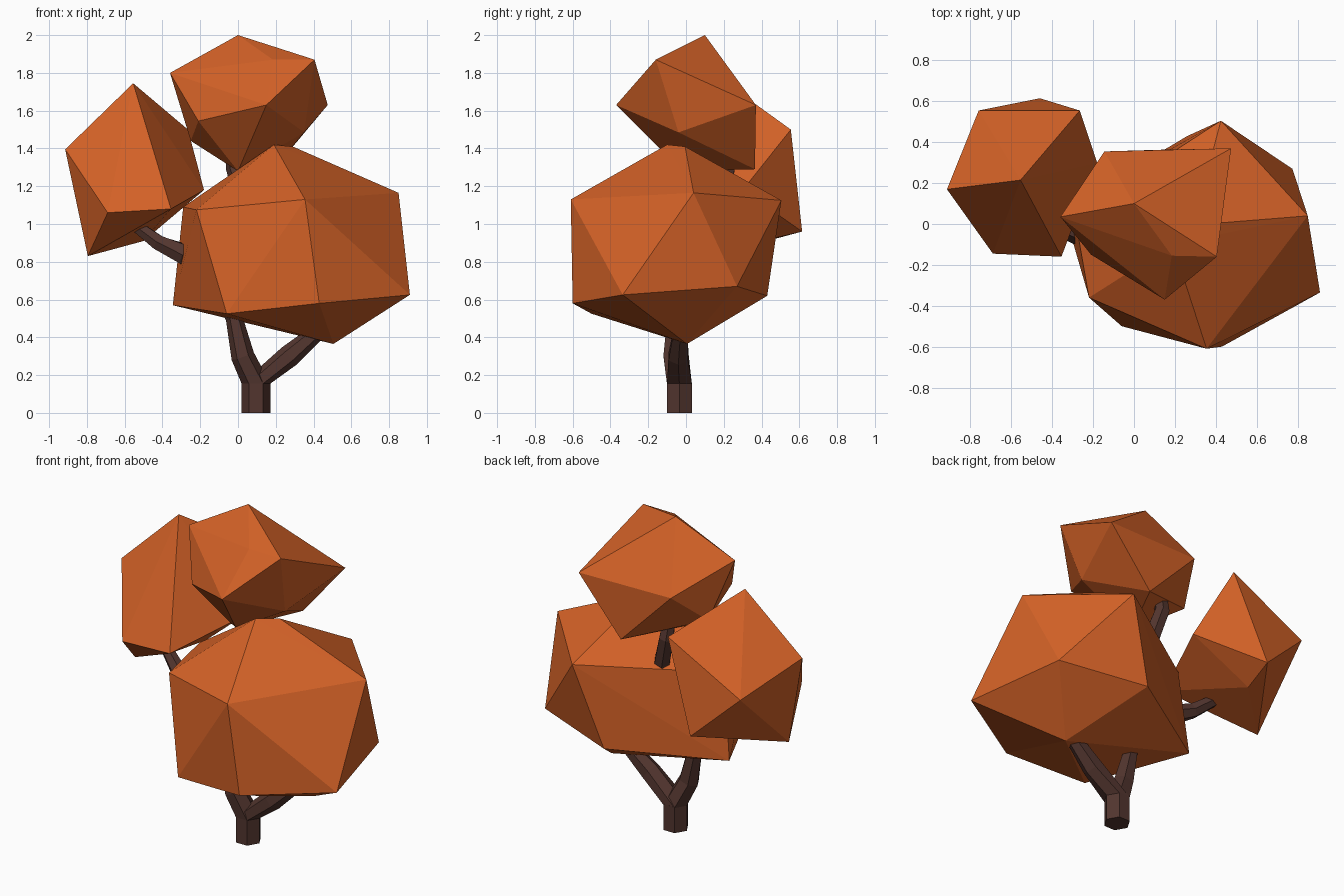
import bpy, bmesh, math
from mathutils import Vector

if "Cube" in bpy.data.objects:
    bpy.data.objects.remove(bpy.data.objects["Cube"])


def material(name, rgb):
    m = bpy.data.materials.new(name)
    m.diffuse_color = (*rgb, 1)
    m.use_nodes = True
    m.node_tree.nodes["Principled BSDF"].inputs["Base Color"].default_value = m.diffuse_color
    return m


LEAF = material("autumn orange", (0.65, 0.12, 0.02))
BARK = material("dark bark", (0.085, 0.036, 0.028))


def finish(name, bm, mat):
    bmesh.ops.recalc_face_normals(bm, faces=bm.faces)
    me = bpy.data.meshes.new(name)
    bm.to_mesh(me)
    bm.free()
    me.materials.append(mat)
    ob = bpy.data.objects.new(name, me)
    bpy.context.collection.objects.link(ob)
    return ob


def leaf_clump(name, corners):
    """Faceted clump: convex hull round a few corner points."""
    bm = bmesh.new()
    for c in corners:
        bm.verts.new(c)
    res = bmesh.ops.convex_hull(bm, input=bm.verts)
    loose = {v for v in res["geom_interior"] + res["geom_unused"]
             if isinstance(v, bmesh.types.BMVert)}
    bmesh.ops.delete(bm, geom=list(loose), context='VERTS')
    return finish(name, bm, LEAF)


def limb(name, path, sides=6):
    """Six-sided tapering tube along (x, y, z, radius) points."""
    bm = bmesh.new()
    pts = [Vector(p[:3]) for p in path]
    rings = []
    for i, p in enumerate(pts):
        if i == 0:
            t = Vector((0, 0, 1))
        else:
            t = (p - pts[i - 1]).normalized()
            if i + 1 < len(pts):
                t = (t + (pts[i + 1] - p).normalized()).normalized()
        v = t.cross(Vector((1, 0, 0))) if abs(t.x) < 0.95 else t.cross(Vector((0, 0, 1)))
        v.normalize()
        u = v.cross(t)
        r = path[i][3]
        rings.append([bm.verts.new(p + r * (math.cos(a) * u + math.sin(a) * v))
                      for a in (2 * math.pi * k / sides for k in range(sides))])
    for a, b in zip(rings, rings[1:]):
        for k in range(sides):
            j = (k + 1) % sides
            bm.faces.new((a[k], a[j], b[j], b[k]))
    bm.faces.new(rings[0])
    bm.faces.new(rings[-1])
    return finish(name, bm, BARK)


# Trunk and forked limbs
limb("trunk", [(0.095, -0.035, 0, 0.076), (0.095, -0.035, 0.16, 0.076)])
limb("left_limb", [(0.095, -0.035, 0.155, 0.076), (0.025, -0.065, 0.3, 0.062),
                   (-0.02, -0.06, 0.5, 0.045), (-0.1, -0.06, 0.72, 0.06),
                   (-0.28, -0.04, 0.84, 0.06), (-0.42, 0.01, 0.9, 0.045),
                   (-0.58, 0.08, 1.02, 0.03)])
limb("right_limb", [(0.095, -0.035, 0.155, 0.076), (0.27, -0.04, 0.3, 0.06),
                    (0.41, -0.03, 0.42, 0.045), (0.5, -0.03, 0.55, 0.035)])
limb("upper_limb", [(-0.06, -0.05, 0.66, 0.05), (0.0, 0.1, 0.9, 0.05),
                    (0.03, 0.19, 1.13, 0.05), (-0.02, 0.22, 1.3, 0.045),
                    (-0.03, 0.18, 1.5, 0.035)])

# Leaf clumps
leaf_clump("large_leaf_clump", [
    (0.19, -0.1, 1.42), (0.29, -0.005, 1.41), (0.355, -0.61, 1.13),
    (0.85, 0.04, 1.165), (0.425, 0.505, 1.125), (-0.29, 0.04, 1.09),
    (-0.22, -0.36, 1.075), (0.43, -0.6, 0.58), (0.91, -0.335, 0.625),
    (0.775, 0.27, 0.67), (0.26, 0.43, 0.62), (-0.345, 0.07, 0.57),
    (-0.06, -0.5, 0.525), (0.505, 0.005, 0.365)])
leaf_clump("top_leaf_clump", [
    (0, 0.1, 2), (0.405, -0.16, 1.87), (0.185, -0.155, 1.87),
    (-0.36, 0.035, 1.8), (0.475, 0.37, 1.63), (0.15, -0.37, 1.63),
    (-0.145, 0.355, 1.63), (0.35, -0.04, 1.485), (-0.21, -0.15, 1.545),
    (-0.25, 0.14, 1.44), (0.19, 0.365, 1.29), (0, -0.02, 1.28)])
leaf_clump("left_leaf_clump", [
    (-0.555, 0.215, 1.745), (-0.915, 0.17, 1.395), (-0.265, 0.555, 1.5),
    (-0.76, 0.555, 1.24), (-0.18, 0.3, 1.18), (-0.69, -0.145, 1.06),
    (-0.355, -0.16, 1.08), (-0.46, 0.615, 0.96), (-0.5, 0.4, 0.91),
    (-0.795, 0.13, 0.83)])
